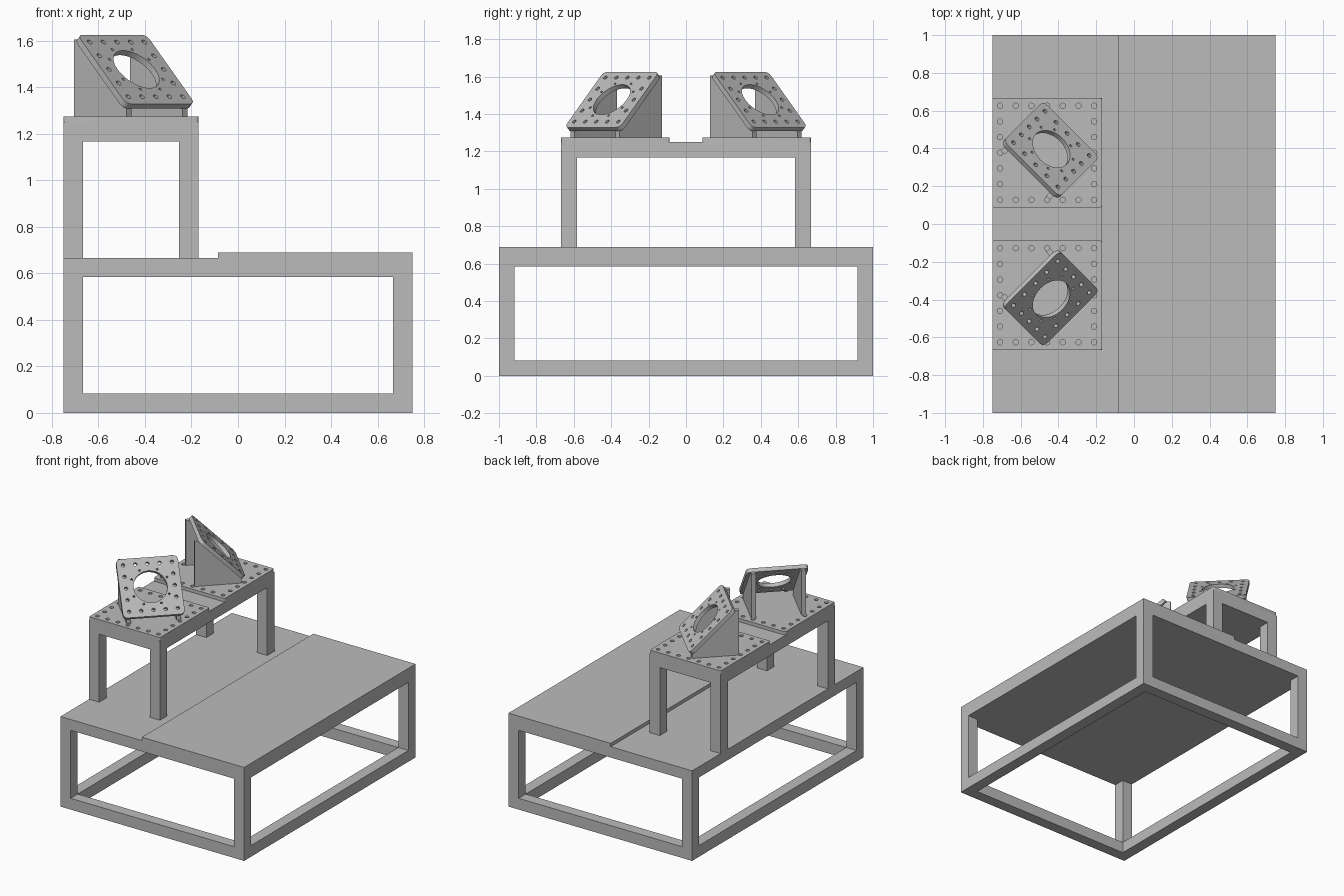
import bpy, bmesh, math
from mathutils import Matrix, Vector

if "Cube" in bpy.data.objects:
    bpy.data.objects.remove(bpy.data.objects["Cube"], do_unlink=True)

grey = bpy.data.materials.new("plain_grey")
grey.use_nodes = True
GREY = (0.5, 0.5, 0.5, 1)
grey.diffuse_color = GREY
grey.node_tree.nodes["Principled BSDF"].inputs["Base Color"].default_value = GREY


def finish(name, bm, matrix=Matrix()):
    bmesh.ops.recalc_face_normals(bm, faces=bm.faces)
    mesh = bpy.data.meshes.new(name)
    bm.to_mesh(mesh)
    bm.free()
    mesh.materials.append(grey)
    ob = bpy.data.objects.new(name, mesh)
    bpy.context.collection.objects.link(ob)
    ob.matrix_world = matrix
    return ob


def box_mesh(low, high):
    low, high = Vector(low), Vector(high)
    bm = bmesh.new()
    bmesh.ops.create_cube(bm, size=1, matrix=Matrix.Translation((low + high) / 2)
                          @ Matrix.Diagonal((*(high - low), 1)))
    return bm


def box(name, low, high):
    return finish(name, box_mesh(low, high))


def drilled_plate(name, size, thick, corner, holes, matrix):
    """Square plate, top face at local z = 0, with round holes (x, y, radius)."""
    h = size / 2
    bm = box_mesh((-h, -h, -thick), (h, h, 0))
    upright = [e for e in bm.edges if abs(e.verts[0].co.z - e.verts[1].co.z) > thick / 2]
    bmesh.ops.bevel(bm, geom=upright, offset=corner, segments=4, profile=0.5, affect='EDGES')
    plate = finish(name, bm, matrix)
    cut = bmesh.new()
    for x, y, r in holes:
        bmesh.ops.create_cone(cut, cap_ends=True, segments=48 if r > 0.05 else 16,
                              radius1=r, radius2=r, depth=thick * 4,
                              matrix=Matrix.Translation((x, y, 0)))
    cutter = finish("hole_cutter", cut, matrix)
    cutter.hide_render = True
    mod = plate.modifiers.new("holes", 'BOOLEAN')
    mod.operation, mod.solver, mod.object = 'DIFFERENCE', 'EXACT', cutter
    bpy.ops.object.select_all(action='DESELECT')
    bpy.context.view_layer.objects.active = plate
    plate.select_set(True)
    bpy.ops.object.modifier_apply(modifier="holes")
    bpy.data.objects.remove(cutter, do_unlink=True)
    bpy.ops.object.shade_smooth_by_angle(angle=math.radians(35))
    return plate


def rim_holes(count, pitch, r):
    """Square ring of evenly spaced holes."""
    mid = (count - 1) / 2
    return [((i - mid) * pitch, (j - mid) * pitch, r)
            for i in range(count) for j in range(count)
            if i in (0, count - 1) or j in (0, count - 1)]


# Large table: open box frame with a stepped solid top
BAR, X, Y = 0.083, 0.75, 1.0
TOP, STEP = 0.585, -0.085
box("table_top_low", (-X, -Y, TOP), (STEP, Y, 0.665))
box("table_top_high", (STEP, -Y, TOP), (X, Y, 0.69))
for sx, side in ((-1, "right"), (1, "left")):
    xs = sorted((sx * X, sx * (X - BAR)))
    box(f"table_rail_{side}", (xs[0], -Y, 0), (xs[1], Y, BAR))
    for sy, end in ((-1, "front"), (1, "back")):
        ys = sorted((sy * Y, sy * (Y - BAR)))
        box(f"table_leg_{end}_{side}", (xs[0], ys[0], BAR), (xs[1], ys[1], TOP))
for sy, end in ((-1, "front"), (1, "back")):
    ys = sorted((sy * Y, sy * (Y - BAR)))
    box(f"table_rail_{end}", (BAR - X, ys[0], 0), (X - BAR, ys[1], BAR))

# Raised bench on the low side of the table
B0, B1, BY, BZ = -0.75, -0.17, 0.667, 1.25
box("bench_top", (B0, -BY, BZ - BAR), (B1, BY, BZ))
for x, side in ((B0, "right"), (B1 - BAR, "left")):
    for y, end in ((-BY, "front"), (BY - BAR, "back")):
        box(f"bench_leg_{end}_{side}", (x, y, 0.665), (x + BAR, y + BAR, BZ - BAR))

# Two drilled base plates, each carrying an angled mount
PLATE_Z = 1.275
face_holes = rim_holes(5, 0.083, 0.012) + [(0, 0, 0.114)]
face_holes += [(sx * a, sy * b, 0.007) for sx in (-1, 1) for sy in (-1, 1)
               for a, b in ((0.12, 0.06), (0.06, 0.12))]
gusset_profile = [(0.195, 0), (-0.125, 0), (-0.125, 0.037), (0.168, 0.33), (0.195, 0.33)]

for sy, end, yaw in ((-1, "front", 45), (1, "back", 135)):
    drilled_plate(f"base_plate_{end}", 0.58, PLATE_Z - BZ, 0.012, rim_holes(7, 0.083, 0.014),
                  Matrix.Translation((-0.46, sy * 0.377, PLATE_Z)))
    stand = (Matrix.Translation((-0.437, sy * 0.397, PLATE_Z))
             @ Matrix.Rotation(math.radians(yaw), 4, 'Z'))
    drilled_plate(f"angled_plate_{end}", 0.42, 0.028, 0.03, face_holes,
                  stand @ Matrix.Translation((0, 0, 0.202))
                  @ Matrix.Rotation(math.radians(45), 4, 'X'))
    # Upright side gussets under the angled plate
    for x, side in ((-0.185, "a"), (0.155, "b")):
        bm = bmesh.new()
        face = bm.faces.new([bm.verts.new((x, y, z)) for y, z in gusset_profile])
        out = bmesh.ops.extrude_face_region(bm, geom=[face])
        bmesh.ops.translate(bm, vec=(0.03, 0, 0),
                            verts=[v for v in out["geom"] if isinstance(v, bmesh.types.BMVert)])
        finish(f"gusset_{end}_{side}", bm, stand)
